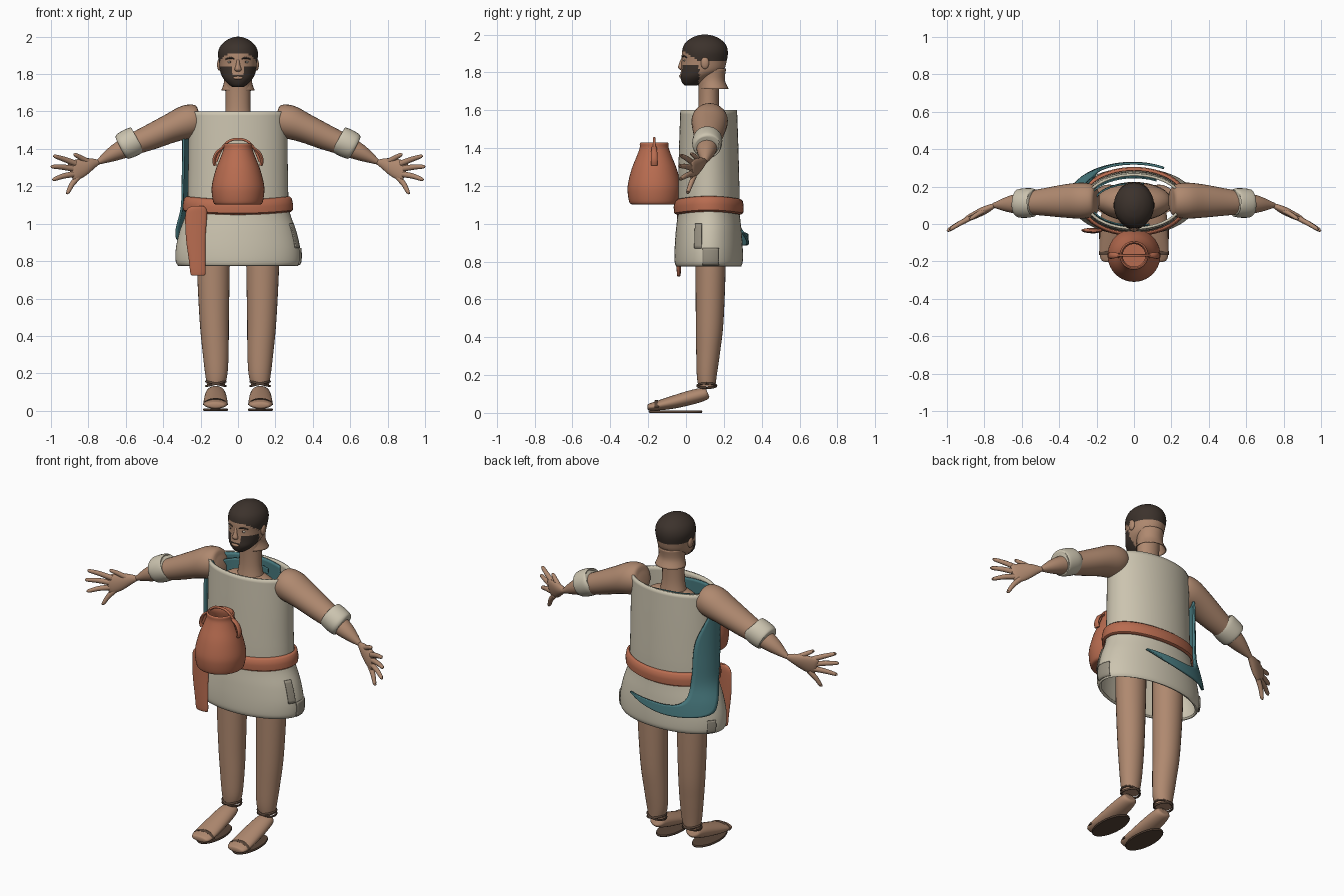
import bpy, bmesh
from math import sin, cos, pi, radians
from mathutils import Vector

cube = bpy.data.objects.get("Cube")
if cube:
    bpy.data.objects.remove(cube)


def material(name, *rgb):
    m = bpy.data.materials.new(name)
    m.use_nodes = True
    m.diffuse_color = (*rgb, 1)
    m.node_tree.nodes["Principled BSDF"].inputs["Base Color"].default_value = (*rgb, 1)
    return m


SKIN = material("skin", .43, .25, .16)
CREAM = material("cream cloth", .60, .55, .43)
TEAL = material("teal cloth", .07, .21, .23)
CLAY = material("terracotta", .48, .15, .08)
HAIR = material("dark hair", .045, .032, .025)
PATCH = material("grey patch", .31, .28, .22)
LEATHER = material("dark leather", .10, .06, .04)
EYE = material("eye white", .65, .58, .48)


def finish(name, bm, mats, mirror=False, thick=0, offset=0, rule=None):
    """Turn a bmesh into a smooth shaded object."""
    bmesh.ops.recalc_face_normals(bm, faces=bm.faces)
    if rule:
        for f in bm.faces:
            f.material_index = rule(f.calc_center_median())
    me = bpy.data.meshes.new(name)
    bm.to_mesh(me)
    bm.free()
    for m in mats:
        me.materials.append(m)
    ob = bpy.data.objects.new(name, me)
    bpy.context.collection.objects.link(ob)
    if thick:
        mod = ob.modifiers.new("thickness", "SOLIDIFY")
        mod.thickness, mod.offset = thick, offset
    if mirror:
        ob.modifiers.new("mirror", "MIRROR")
    bpy.ops.object.select_all(action="DESELECT")
    ob.select_set(True)
    bpy.context.view_layer.objects.active = ob
    bpy.ops.object.shade_smooth_by_angle(angle=radians(45))
    return ob


def spline(pts, n=4):
    """Smooth curve through tuples of any length."""
    out = []
    for i in range(len(pts) - 1):
        a, b, c, d = pts[max(i - 1, 0)], pts[i], pts[i + 1], pts[min(i + 2, len(pts) - 1)]
        for k in range(n):
            t = k / n
            out.append(tuple(q + .5 * t * (r - p + t * (2*p - 5*q + 4*r - s + t * (3*(q - r) + s - p)))
                             for p, q, r, s in zip(a, b, c, d)))
    return out + [tuple(pts[-1])]


def skin_grid(bm, rows, wrap):
    vs = [[bm.verts.new(p) for p in row] for row in rows]
    w = len(vs[0])
    for a, b in zip(vs, vs[1:]):
        for j in range(w if wrap else w - 1):
            bm.faces.new((a[j], a[(j + 1) % w], b[(j + 1) % w], b[j]))
    return vs


def tube(name, pts, mat, up=None, segs=20, n=4, caps=True, **kw):
    """Oval sections (x, y, z, ru, rv); level rings unless an up axis is given."""
    pts = spline(pts, n)
    rows = []
    for i, p in enumerate(pts):
        u, v = Vector((1, 0, 0)), Vector((0, 1, 0))
        if up:
            t = (Vector(pts[min(i + 1, len(pts) - 1)][:3]) - Vector(pts[max(i - 1, 0)][:3])).normalized()
            u = Vector(up) - t * t.dot(Vector(up))
            u.normalize()
            v = t.cross(u)
        angles = [2 * pi * k / segs for k in range(segs)]
        rows.append([Vector(p[:3]) + u * p[3] * cos(a) + v * p[4] * sin(a) for a in angles])
    bm = bmesh.new()
    vs = skin_grid(bm, rows, True)
    if caps:
        bm.faces.new(vs[0])
        bm.faces.new(vs[-1])
    return finish(name, bm, mat if isinstance(mat, list) else [mat], **kw)


def ball(name, loc, size, mat, mirror=False):
    bm = bmesh.new()
    bmesh.ops.create_uvsphere(bm, u_segments=20, v_segments=12, radius=1)
    for v in bm.verts:
        v.co = Vector(loc) + Vector(a * b for a, b in zip(v.co, size))
    return finish(name, bm, [mat], mirror)


X, Y, Z = (1, 0, 0), (0, 1, 0), (0, 0, 1)
CY = .12  # depth of the body axis

# Tunic outline: height, half width, half depth
OUTLINE = spline([(.775, .32, .172), (.80, .333, .18), (.87, .332, .18), (.96, .312, .174),
                  (1.07, .275, .163), (1.2, .268, .162), (1.4, .265, .157), (1.6, .262, .15)], 6)


def on_tunic(deg, z, off=0):
    z = min(max(z, OUTLINE[0][0]), OUTLINE[-1][0])
    for a, b in zip(OUTLINE, OUTLINE[1:]):
        if z <= b[0]:
            break
    t = (z - a[0]) / (b[0] - a[0])
    rx, ry = (a[i] + t * (b[i] - a[i]) + off for i in (1, 2))
    return (rx * cos(radians(deg)), CY + ry * sin(radians(deg)), z)


def sheet(name, lines, off, mat, thick=.008, n=6, across=8):
    """Cloth lying on the tunic, spanned by lines (deg, z) to (deg, z)."""
    rows = [[on_tunic(a + (c - a) * k / across, b + (d - b) * k / across, off)
             for k in range(across + 1)] for a, b, c, d in spline(lines, n)]
    bm = bmesh.new()
    skin_grid(bm, rows, False)
    return finish(name, bm, [mat], thick=thick)


# Tunic, open at the neck and hem
bm = bmesh.new()
skin_grid(bm, [[on_tunic(d, o[0]) for d in range(0, 360, 6)] for o in OUTLINE], True)
finish("tunic", bm, [CREAM], thick=.014, offset=-1)

# Belt, patches, cloak and its inner fold
belt = [(0, 0, CY, 1.062), (0, 0, 0, 1.075), (0, 0, 0, 1.125), (0, 0, 0, 1.14)]
bm = bmesh.new()
skin_grid(bm, [[on_tunic(d, z + .008 * cos(radians(2 * d)) - .004, off) for d in range(0, 360, 6)]
               for z, off in ((1.062, .004), (1.07, .016), (1.1, .02), (1.13, .016), (1.14, .004))], True)
finish("belt", bm, [CLAY], thick=.006)
sheet("side_patch", [(-24, .87, -24, 1.0), (-12, .87, -12, 1.0)], .003, PATCH)
sheet("hem_patch", [(-10, .782, -10, .87), (17, .782, 17, .87)], .003, PATCH)
sheet("back_hem_patch", [(150, .785, 150, .86), (163, .785, 163, .86)], .003, PATCH)
sheet("cloak", [(186, 1.52, 170, 1.52), (188, 1.35, 142, 1.34), (182, 1.12, 136, 1.12),
                (167, .97, 130, 1.02), (152, .905, 120, .965), (112, .885, 106, .945),
                (85, .905, 84, .947), (62, .95, 62, .955)], .028, TEAL, thick=.012)
sheet("cloak_inner_fold", [(60, 1.45, 60, 1.585), (100, 1.45, 100, 1.6), (150, 1.45, 150, 1.6),
                           (220, 1.45, 220, 1.59), (290, 1.45, 290, 1.56)], -.022, TEAL)
sheet("cloak_shoulder_fold", [(75, 1.53, 75, 1.56), (120, 1.5, 120, 1.58), (165, 1.5, 165, 1.57)],
      -.055, TEAL)

# Body under the tunic, neck and nape
tube("torso", [(0, CY, 1.0, .2, .1), (0, CY, 1.3, .2, .105), (0, CY, 1.46, .2, .1),
               (0, CY, 1.53, .15, .075), (0, CY, 1.56, .07, .055)], SKIN, segs=32)
tube("neck", [(0, CY, 1.52, .085, .07), (0, CY, 1.6, .068, .056), (0, CY, 1.7, .066, .054),
              (0, CY, 1.8, .07, .06)], SKIN, segs=28)
tube("nape_flare", [(0, .13, 1.82, .075, .08), (0, .137, 1.76, .072, .066),
                    (0, .147, 1.712, .087, .076)], SKIN, segs=28, caps=False, thick=.005)


# Head with hair and beard coloured by region
def head_colour(c):
    hairline = 1.908 - .05 * min(1, max(0, (c.y + .01) / .08))
    if c.z > hairline:
        return 1
    muzzle = abs(c.x) < .034 and c.z > 1.797
    return 1 if c.z < 1.835 and c.y < .07 and not muzzle else 0


tube("head", [(0, .025, 1.73, .028, .03), (0, .035, 1.745, .05, .055), (0, .055, 1.775, .078, .085),
              (0, .085, 1.81, .094, .112), (0, .096, 1.86, .101, .119), (0, .1, 1.91, .107, .121),
              (0, .1, 1.95, .094, .108), (0, .1, 1.98, .063, .074), (0, .1, 1.996, .028, .034),
              (0, .1, 2.0, .004, .004)], [SKIN, HAIR], segs=56, n=5, rule=head_colour)
tube("nose", [(0, -.012, 1.882, .008, .01), (0, -.022, 1.85, .011, .014),
              (0, -.028, 1.825, .018, .014), (0, -.022, 1.813, .01, .008)], SKIN, segs=14)
ball("lips", (0, -.027, 1.78), (.026, .009, .009), SKIN)
ball("ear", (.1, .1, 1.85), (.012, .022, .032), SKIN, True)
ball("eye", (.04, -.008, 1.864), (.016, .006, .006), EYE, True)
ball("pupil", (.04, -.0125, 1.864), (.005, .003, .005), HAIR, True)
tube("eyebrow", [(.018, -.018, 1.88, .003, .003), (.04, -.014, 1.887, .004, .005),
                 (.066, .004, 1.879, .003, .003)], HAIR, up=Y, segs=8, mirror=True)

# Arms with cuffs
tube("arm", [(.195, .125, 1.56, .04, .03), (.21, .125, 1.556, .08, .075), (.27, .125, 1.545, .096, .09),
             (.36, .123, 1.51, .09, .078), (.47, .118, 1.462, .075, .068), (.56, .113, 1.425, .062, .058),
             (.66, .106, 1.378, .046, .043), (.75, .1, 1.328, .013, .013)],
     SKIN, up=Y, segs=28, mirror=True)
tube("cuff", [(.535, .115, 1.452, .066, .062), (.542, .115, 1.448, .076, .074), (.58, .112, 1.43, .079, .077),
              (.618, .11, 1.412, .075, .072), (.626, .11, 1.408, .062, .058)],
     CREAM, up=Y, segs=28, mirror=True)

# Hands
tube("palm", [(.745, .1, 1.33, .012, .013), (.79, .078, 1.318, .02, .034), (.84, .053, 1.298, .019, .05),
              (.88, .033, 1.283, .015, .053), (.895, .026, 1.278, .008, .045)],
     SKIN, up=Y, segs=20, mirror=True)
FINGERS = {"index_finger": ((.87, 1.322), (.985, 1.36)), "middle_finger": ((.885, 1.295), (.998, 1.305)),
           "ring_finger": ((.88, 1.265), (.99, 1.238)), "little_finger": ((.855, 1.25), (.918, 1.168)),
           "thumb": ((.79, 1.325), (.878, 1.368))}
for name, ((x0, z0), (x1, z1)) in FINGERS.items():
    def depth(x):
        return .1 - .52 * (x - .745)
    xm, zm = (x0 + x1) / 2, (z0 + z1) / 2
    tube(name, [(x0, depth(x0), z0, .014, .016), (xm, depth(xm), zm + .003, .013, .014),
                (x1 - .008, depth(x1), z1, .01, .01), (x1, depth(x1), z1, .004, .004)],
         SKIN, up=Y, segs=12, mirror=True)

# Legs, feet and sandals
tube("leg", [(.118, .11, .14, .048, .045), (.116, .11, .2, .06, .053), (.12, .117, .32, .07, .063),
             (.127, .125, .48, .078, .073), (.132, .13, .78, .088, .08), (.132, .13, 1.0, .088, .08)],
     SKIN, segs=28, mirror=True)
tube("foot", [(.12, .115, .105, .025, .018), (.12, .105, .102, .045, .032), (.12, .04, .085, .056, .038),
              (.12, -.07, .056, .063, .034), (.12, -.16, .036, .064, .024), (.12, -.195, .03, .052, .018),
              (.12, -.203, .029, .03, .01)], SKIN, up=X, segs=24, mirror=True)
tube("sandal_sole", [(.12, -.055, 0, .064, .138), (.12, -.055, .006, .067, .142),
                     (.12, -.055, .012, .064, .138)], LEATHER, segs=36, mirror=True)
for k, tilt in enumerate((.012, -.012)):
    loop = [(.118 + .052 * cos(a * pi / 8), .11 + .05 * sin(a * pi / 8),
             .144 + tilt * cos(a * pi / 8), .006, .006) for a in range(17)]
    tube("ankle_strap_%d" % (k + 1), loop, LEATHER, up=Z, segs=8, n=2, mirror=True)
tube("toe_strap", [(.12 - .064 * cos(a * pi / 8), -.155, .03 + .034 * sin(a * pi / 8), .012, .004)
                   for a in range(9)], LEATHER, up=Y, segs=10, n=2, mirror=True)

# Hanging belt end
tube("belt_end", [(-.214, -.037, .722, .025, .006), (-.214, -.038, .732, .04, .01),
                  (-.218, -.038, .8, .044, .012), (-.226, -.036, .92, .052, .013),
                  (-.224, -.034, 1.04, .058, .013), (-.22, -.034, 1.08, .05, .012),
                  (-.215, -.034, 1.095, .03, .008)], CLAY, segs=20)

# Jug with rope handle
PY = -.168
tube("jug", [(0, PY, z, r, r) for z, r in ((1.102, .118), (1.112, .131), (1.16, .14), (1.21, .139),
                                           (1.29, .119), (1.36, .091), (1.4, .077), (1.424, .076),
                                           (1.426, .066), (1.39, .062), (1.3, .09))],
     CLAY, segs=40)
tube("jug_handle", [(-.118, PY, 1.33, .007, .007), (-.085, PY, 1.405, .007, .007),
                    (-.045, PY, 1.443, .007, .007), (0, PY, 1.452, .007, .007),
                    (.045, PY, 1.443, .007, .007), (.085, PY, 1.405, .007, .007),
                    (.118, PY, 1.33, .007, .007)], CLAY, up=Y, segs=10)
tube("jug_lug", [(.122, PY, 1.31, .018, .009), (.128, PY, 1.34, .018, .009), (.112, PY, 1.38, .016, .009),
                 (.08, PY, 1.405, .013, .008)], CLAY, up=Y, segs=12, mirror=True)
